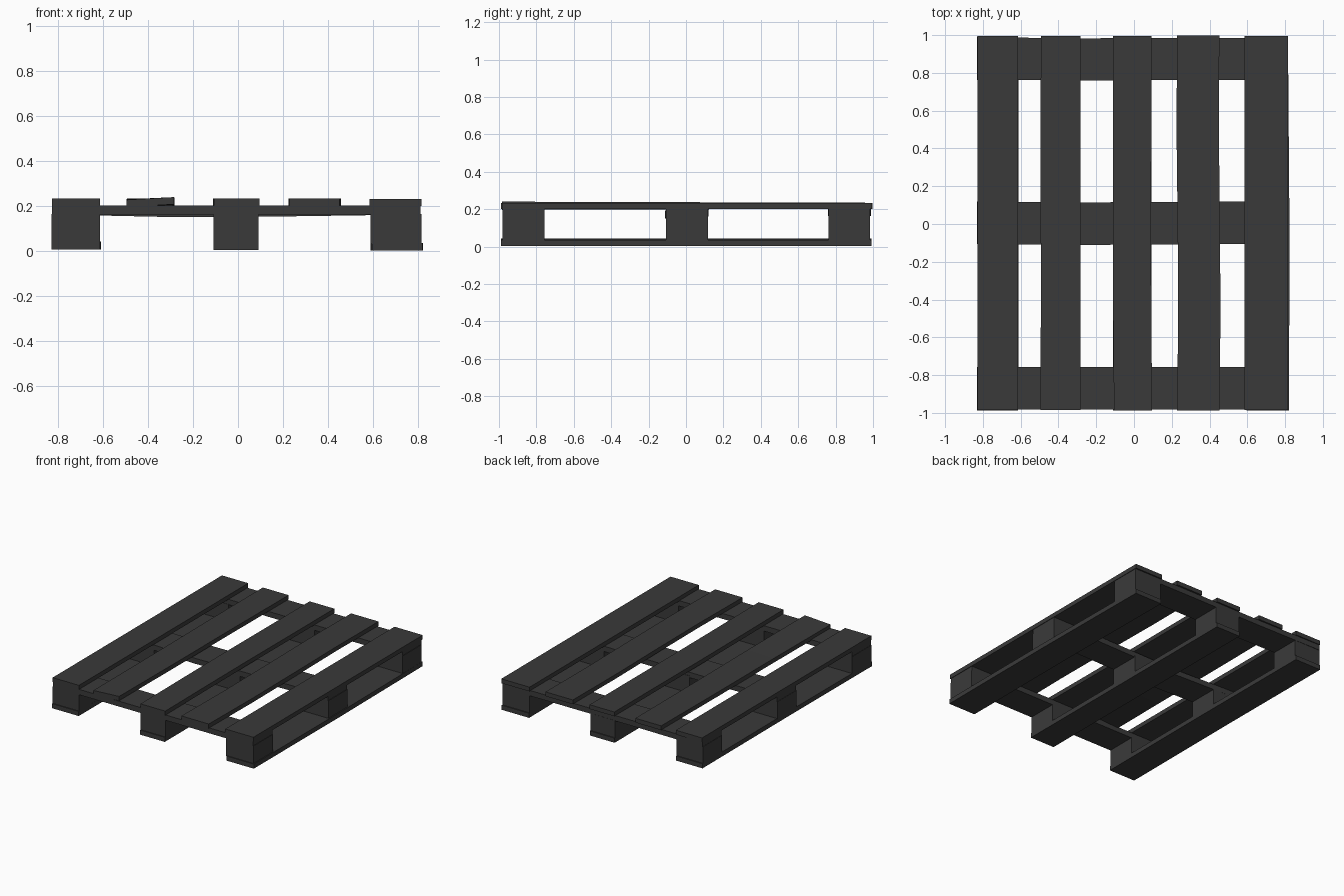
import bpy
import bmesh
from mathutils import Vector

cube = bpy.data.objects.get("Cube")
if cube:
    bpy.data.objects.remove(cube, do_unlink=True)

# One charcoal material for all the timber
wood = bpy.data.materials.new("charcoal_wood")
wood.use_nodes = True
colour = (0.042, 0.042, 0.042, 1)
wood.diffuse_color = colour
bsdf = wood.node_tree.nodes["Principled BSDF"]
bsdf.inputs["Base Color"].default_value = colour
bsdf.inputs["Roughness"].default_value = 0.9


def plank(name, x, y, z, along="y", sway=(0,), lift=(0,), tilt=0):
    """Box swept along one axis; sway and lift warp its evenly spaced sections."""
    n = max(len(sway), len(lift), 2)
    sway = sway * n if len(sway) == 1 else sway
    lift = lift * n if len(lift) == 1 else lift
    span, side = (y, x) if along == "y" else (x, y)
    bm = bmesh.new()
    rings = []
    for i in range(n):
        d = span[0] + (span[1] - span[0]) * i / (n - 1)
        ring = []
        for a, b in ((0, 0), (1, 0), (1, 1), (0, 1)):
            s = side[a] + sway[i]
            h = z[b] + lift[i] + (a - 0.5) * tilt * (1 - i / (n - 1))
            ring.append(bm.verts.new((s, d, h) if along == "y" else (d, s, h)))
        rings.append(ring)
    for r0, r1 in zip(rings, rings[1:]):
        for k in range(4):
            bm.faces.new((r0[k], r0[(k + 1) % 4], r1[(k + 1) % 4], r1[k]))
    bm.faces.new(rings[0])
    bm.faces.new(rings[-1])
    bmesh.ops.recalc_face_normals(bm, faces=bm.faces)
    mesh = bpy.data.meshes.new(name)
    bm.to_mesh(mesh)
    bm.free()
    mesh.materials.append(wood)
    obj = bpy.data.objects.new(name, mesh)
    bpy.context.collection.objects.link(obj)
    return obj


columns = {"right": (-0.83, -0.613), "centre": (-0.11, 0.092), "left": (0.59, 0.815)}
rows = {"front": (-0.982, -0.757), "middle": (-0.107, 0.118), "back": (0.762, 0.985)}

# Top deck boards, slightly warped
deck = (0.202, 0.234)
plank("deck_board_right", (-0.828, -0.613), (-0.985, 0.995), deck)
plank("deck_board_inner_right", (-0.495, -0.284), (-0.985, 0.995), deck,
      sway=(0, 0.002, 0, 0.002), tilt=0.012)
plank("deck_board_centre", (-0.11, 0.092), (-0.988, 0.995), deck,
      sway=(0.004, 0, -0.002, 0, 0))
plank("deck_board_inner_left", (0.228, 0.452), (-0.988, 0.998), deck,
      sway=(0, 0.006, 0.003, -0.003, 0))
plank("deck_board_left", (0.585, 0.816), (-0.985, 0.995), (0.2, 0.232))

# Cross boards under the deck
sag = {"front": (0, 0, 0, 0), "middle": (0, -0.012, -0.008, 0), "back": (0, 0, 0, 0)}
bend = {"front": (0,), "middle": (0.002, -0.004, 0), "back": (0.004, -0.002, 0, 0)}
for row, y in rows.items():
    s = bend[row]
    plank(row + "_cross_board", (-0.828, 0.812), y, (0.163, 0.203), "x",
          sway=s if len(s) != 3 else s + (0,), lift=sag[row])

# Blocks and bottom runners
base = {"right": 0.008, "centre": 0.005, "left": 0.002}
bow = {"right": (0, 0.003, 0), "centre": (0,), "left": (0.006, 0.008, 0)}
for col, x in columns.items():
    for row, y in rows.items():
        plank(f"{row}_{col}_block", x, y, (base[col] + 0.03, 0.166))
    plank(col + "_runner", x, (-0.988, 0.992), (base[col], base[col] + 0.034),
          sway=bow[col])
